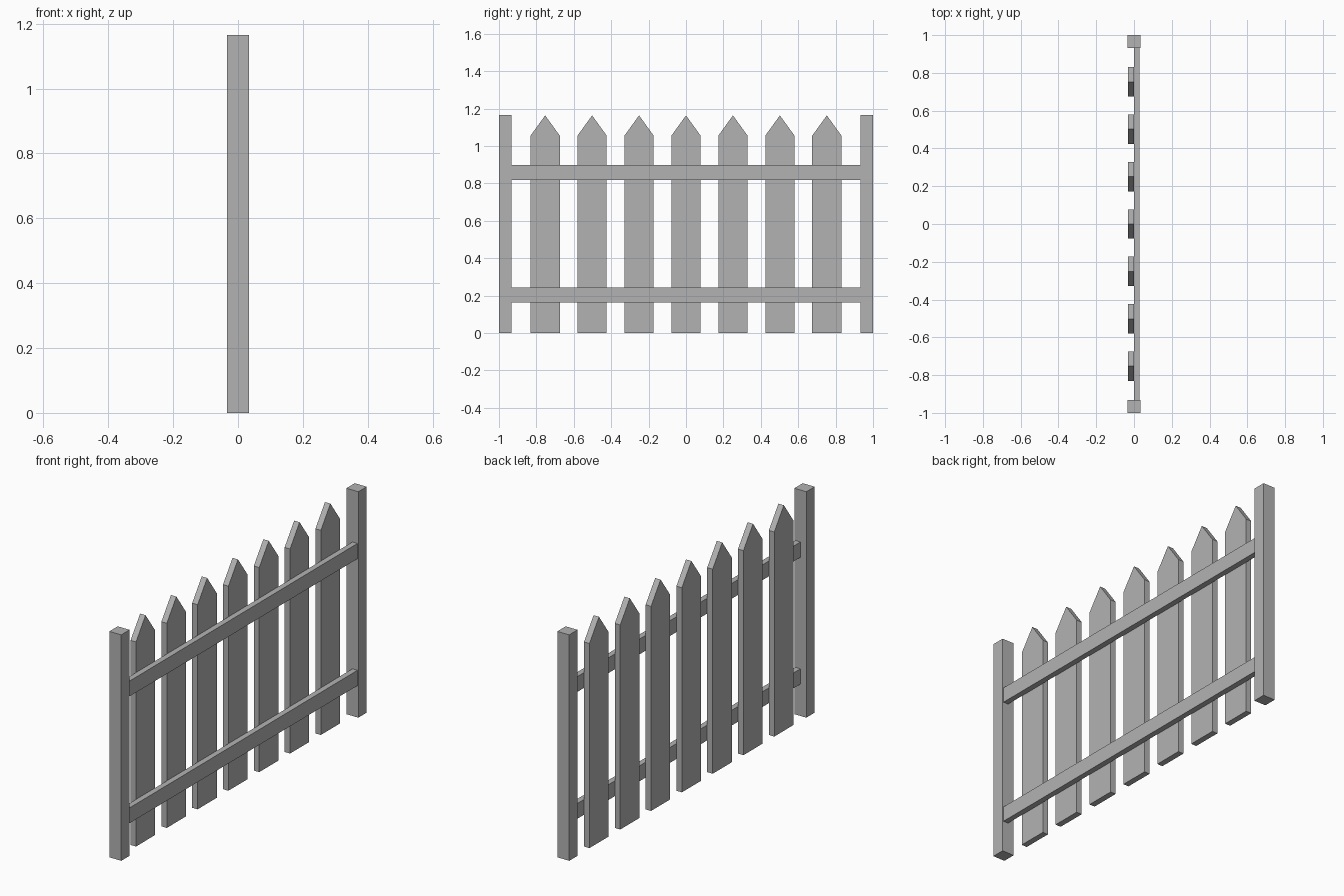
import bpy

if "Cube" in bpy.data.objects:
    bpy.data.objects.remove(bpy.data.objects["Cube"])

grey = bpy.data.materials.new("plain grey")
grey.diffuse_color = (0.45, 0.45, 0.45, 1)
grey.use_nodes = True
grey.node_tree.nodes["Principled BSDF"].inputs["Base Color"].default_value = grey.diffuse_color


def prism(name, outline, x0, x1):
    """Extrude a (y, z) outline along x from x0 to x1."""
    n = len(outline)
    verts = [(x, y, z) for x in (x0, x1) for y, z in outline]
    faces = [list(range(n))[::-1], list(range(n, 2 * n))]
    faces += [[i, (i + 1) % n, n + (i + 1) % n, n + i] for i in range(n)]
    mesh = bpy.data.meshes.new(name)
    mesh.from_pydata(verts, [], faces)
    mesh.materials.append(grey)
    obj = bpy.data.objects.new(name, mesh)
    bpy.context.collection.objects.link(obj)
    return obj


def board(name, y0, y1, z0, z1, x0, x1):
    return prism(name, [(y0, z0), (y1, z0), (y1, z1), (y0, z1)], x0, x1)


# End posts
POST = 0.068
board("post_front", -1, -1 + POST, 0, 1.165, -POST / 2, POST / 2)
board("post_back", 1 - POST, 1, 0, 1.165, -POST / 2, POST / 2)

# Horizontal rails between the posts
for name, z0, z1 in (("lower_rail", 0.164, 0.243), ("upper_rail", 0.818, 0.897)):
    board(name, -1 + POST, 1 - POST, z0, z1, 0, 0.029)

# Pointed pickets
HALF = 0.078
for i in range(7):
    c = (i - 3) * 0.251
    prism(f"picket_{i + 1}",
          [(c - HALF, 0), (c + HALF, 0), (c + HALF, 1.055), (c, 1.163), (c - HALF, 1.055)],
          -0.031, 0)
